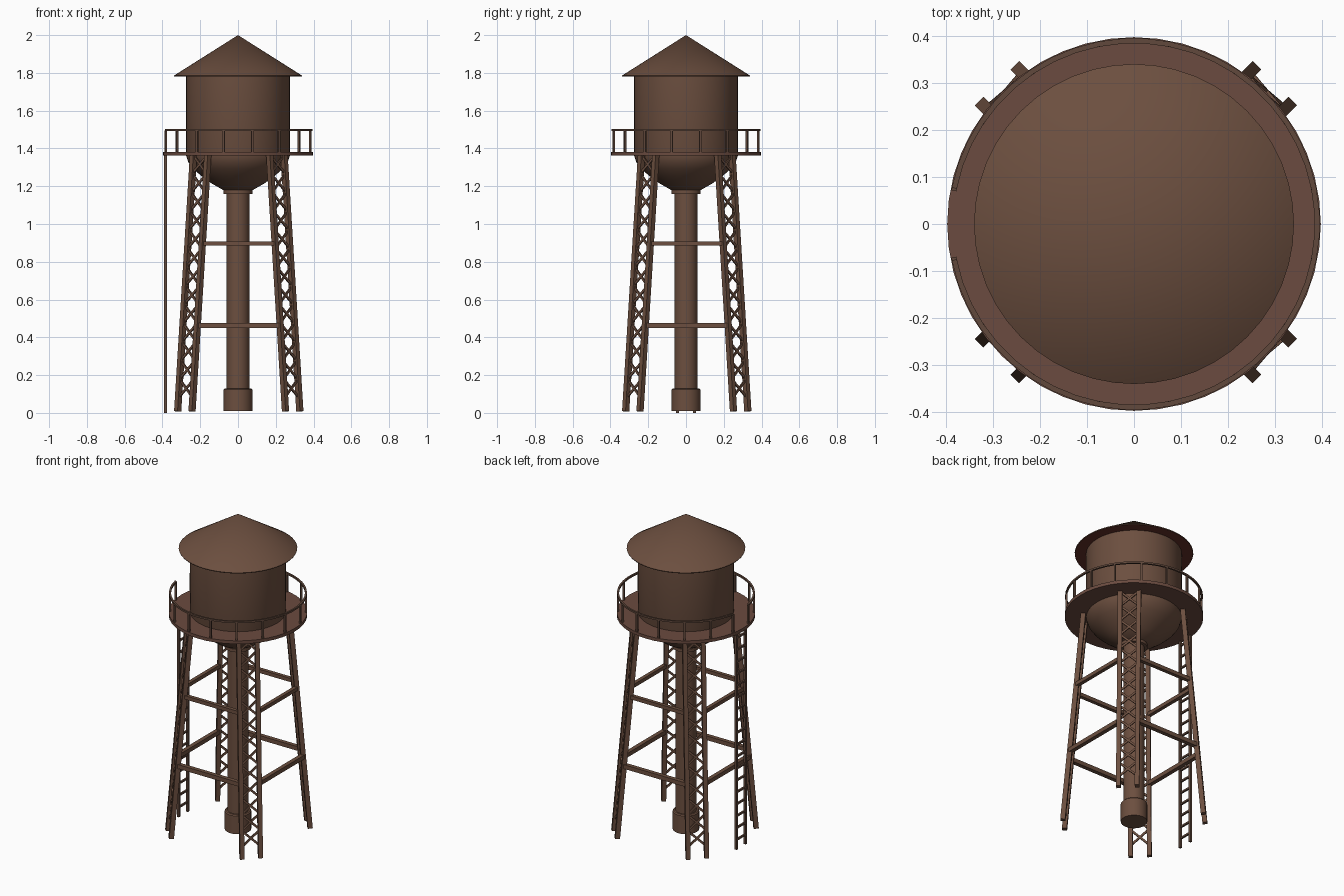
import bpy, bmesh, math
from mathutils import Vector, Matrix

if "Cube" in bpy.data.objects:
    bpy.data.objects.remove(bpy.data.objects["Cube"])


def material(name, rgb):
    m = bpy.data.materials.new(name)
    m.diffuse_color = (*rgb, 1)
    m.use_nodes = True
    m.node_tree.nodes["Principled BSDF"].inputs["Base Color"].default_value = m.diffuse_color
    return m


BROWN = material("rusty brown", (0.15, 0.078, 0.050))
DECK = material("reddish brown", (0.145, 0.070, 0.050))
RED = material("dark rust red", (0.125, 0.030, 0.022))
STEEL = material("dark brown steel", (0.12, 0.066, 0.045))


def finish(name, bm, mats, smooth=False):
    bmesh.ops.recalc_face_normals(bm, faces=bm.faces)
    me = bpy.data.meshes.new(name)
    bm.to_mesh(me)
    bm.free()
    for m in mats:
        me.materials.append(m)
    if smooth:
        me.shade_smooth()
        me.set_sharp_from_angle(angle=math.radians(35))
    ob = bpy.data.objects.new(name, me)
    bpy.context.collection.objects.link(ob)
    return ob


def sweep(bm, profile, closed, start, angle, steps):
    """Spin a (radius, z) profile round the z axis."""
    full = abs(angle - 2 * math.pi) < 1e-6
    vs = [bm.verts.new((r * math.cos(start), r * math.sin(start), z)) for r, z in profile]
    n = len(vs)
    geom = [bm.edges.new((vs[i], vs[(i + 1) % n])) for i in range(n if closed else n - 1)]
    caps = [bm.faces.new(vs)] if closed and not full else []
    bmesh.ops.spin(bm, geom=geom + vs + caps, cent=(0, 0, 0), axis=(0, 0, 1),
                   angle=angle, steps=steps, use_merge=full)
    bmesh.ops.remove_doubles(bm, verts=bm.verts, dist=1e-5)


def lathe(name, profile, mats, closed=False, steps=48):
    bm = bmesh.new()
    sweep(bm, profile, closed, 0, 2 * math.pi, steps)
    return finish(name, bm, mats, True)


def beam(bm, a, b, w, h=None, side=(0, 0, 1)):
    """Box from a to b; w along the side direction, h across it."""
    a, b, side = Vector(a), Vector(b), Vector(side)
    d = (b - a).normalized()
    y = d.cross(side).normalized()
    x = y.cross(d)
    m = Matrix((x * w, y * (h or w), b - a)).transposed().to_4x4()
    m.translation = (a + b) / 2
    bmesh.ops.create_cube(bm, size=1, matrix=m)


# Tank shell with rounded bowl underneath
lathe("tank", [(0, 1.79), (0.274, 1.79), (0.274, 1.36), (0.262, 1.325), (0.237, 1.292),
               (0.195, 1.255), (0.14, 1.215), (0.07, 1.175), (0, 1.175)], [BROWN])

# Conical roof with a red underside
roof = lathe("roof", [(0, 2.0), (0.34, 1.785), (0.338, 1.78), (0, 1.78)], [BROWN, RED])
for p in roof.data.polygons:
    p.material_index = int(p.normal.z < -0.9)

# Central riser pipe, collar and base
lathe("riser_pipe", [(0, 1.2), (0.06, 1.2), (0.06, 0.1), (0, 0.1)], [BROWN])
lathe("pipe_collar", [(0, 1.18), (0.077, 1.18), (0.077, 1.16), (0, 1.16)], [BROWN])
lathe("pipe_base", [(0, 0.13), (0.07, 0.13), (0.076, 0.124), (0.076, 0.01), (0, 0.01)], [BROWN])

# Walkway deck
lathe("walkway", [(0.25, 1.382), (0.397, 1.382), (0.397, 1.362), (0.25, 1.362)], [DECK], True)

# Railing with a gap at the ladder
bm = bmesh.new()
a0 = math.radians(168.75)
sweep(bm, [(0.384, 1.493), (0.395, 1.493), (0.395, 1.504), (0.384, 1.504)], True, -a0, 2 * a0, 45)
for k in range(16):
    a = math.radians(22.5 * (k + 0.5))
    c, s = math.cos(a), math.sin(a)
    beam(bm, (0.389 * c, 0.389 * s, 1.38), (0.389 * c, 0.389 * s, 1.496), 0.011, side=(c, s, 0))
finish("railing", bm, [STEEL])

# Four lattice legs: two rails each, joined by crossed bars
TOP, OFF = 1.365, 0.004


def rail_point(sx, sy, side, z):
    """Centre of a rail; side +1 is the rail nearest the neighbour across x."""
    c = 0.286 - 0.084 * z / TOP
    return Vector((sx * (c - side * 0.038) + OFF, sy * (c + side * 0.038) + OFF, z))


for label, sx, sy in (("front_left", -1, -1), ("front_right", 1, -1),
                      ("back_left", -1, 1), ("back_right", 1, 1)):
    bm = bmesh.new()
    out = (sx, sy, 0)
    for side in (1, -1):
        beam(bm, rail_point(sx, sy, side, 0.008), rail_point(sx, sy, side, TOP), 0.028, 0.026, out)
    z0, n = 0.08, 13
    step = (TOP - z0) / n
    for i in range(n):
        z = z0 + i * step
        for side in (1, -1):
            beam(bm, rail_point(sx, sy, side, z), rail_point(sx, sy, -side, z + step),
                 0.008, 0.012, out)
    finish(label + "_leg", bm, [BROWN])

# Horizontal braces between neighbouring legs
bm = bmesh.new()
for z, t in ((0.463, 0.026), (0.897, 0.023)):
    for s in (-1, 1):
        beam(bm, rail_point(-1, s, 1, z), rail_point(1, s, 1, z), t)
        beam(bm, rail_point(s, -1, -1, z), rail_point(s, 1, -1, z), t)
finish("leg_braces", bm, [BROWN])

# Ladder on the left side
bm = bmesh.new()
for s in (-1, 1):
    beam(bm, (-0.384, 0.045 * s, 0), (-0.384, 0.045 * s, 1.37), 0.014, side=(1, 0, 0))
for i in range(18):
    z = 0.06 + i * 0.075
    beam(bm, (-0.384, -0.045, z), (-0.384, 0.045, z), 0.011)
finish("ladder", bm, [STEEL])
